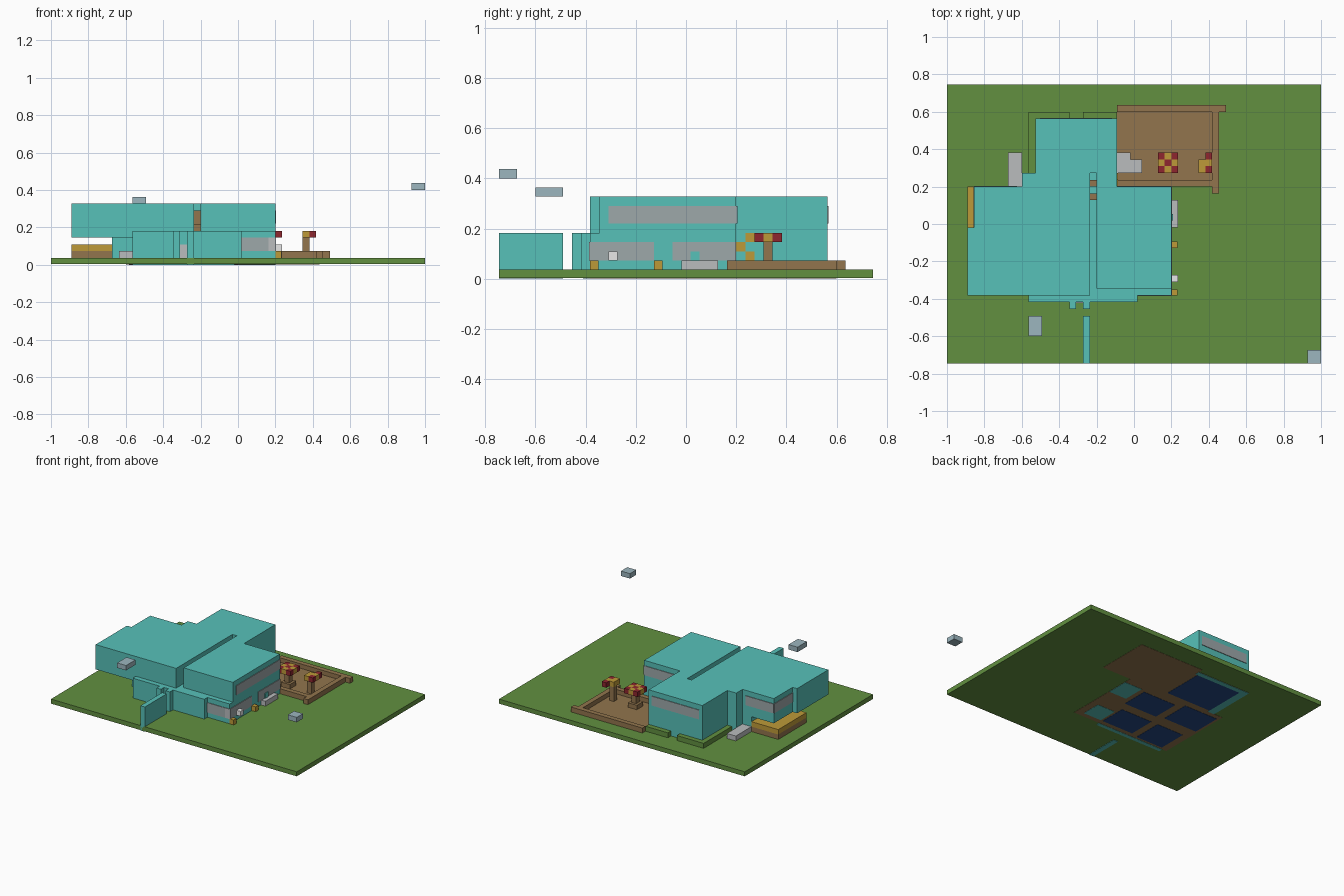
import bpy
from mathutils import Vector

cube = bpy.data.objects.get("Cube")
if cube:
    bpy.data.objects.remove(cube, do_unlink=True)

U = 2 / 55                      # grid pitch
OFFSET = Vector((-1, -20.5 * U, 0))
T = 0.12                        # plate thickness in grid units


def linear(v):
    v /= 255
    return v / 12.92 if v <= 0.04045 else ((v + 0.055) / 1.055) ** 2.4


def material(name, r, g, b):
    m = bpy.data.materials.new(name)
    m.use_nodes = True
    col = (linear(r), linear(g), linear(b), 1)
    m.diffuse_color = col
    m.node_tree.nodes["Principled BSDF"].inputs["Base Color"].default_value = col
    return m


TEAL = material("teal wall", 87, 193, 185)
GREEN = material("grass green", 98, 144, 64)
BROWN = material("wood brown", 146, 117, 77)
AMBER = material("amber", 190, 154, 56)
MAROON = material("maroon", 142, 38, 46)
GLASS = material("window grey", 158, 168, 170)
STONE = material("stone grey", 186, 188, 190)
CLOUD = material("pale blue grey", 156, 182, 191)
NAVY = material("navy floor", 37, 72, 130)
WHITE = material("white", 240, 240, 240)


def block(name, mat, xs, ys, zs):
    """Box given by ranges in grid units."""
    lo = Vector((xs[0], ys[0], zs[0])) * U + OFFSET
    hi = Vector((xs[1], ys[1], zs[1])) * U + OFFSET
    verts = [(x, y, z) for x in (lo.x, hi.x) for y in (lo.y, hi.y) for z in (lo.z, hi.z)]
    faces = [(0, 1, 3, 2), (4, 6, 7, 5), (0, 4, 5, 1), (2, 3, 7, 6), (0, 2, 6, 4), (1, 5, 7, 3)]
    mesh = bpy.data.meshes.new(name)
    mesh.from_pydata(verts, [], faces)
    mesh.materials.append(mat)
    ob = bpy.data.objects.new(name, mesh)
    bpy.context.collection.objects.link(ob)
    return ob


def pane_x(name, mat, x, ys, zs, side=1):
    block(name, mat, sorted((x - side * T, x + side * T)), ys, zs)


def pane_y(name, mat, y, xs, zs):
    block(name, mat, xs, (y - T, y + T), zs)


# Lawn slab
block("lawn", GREEN, (0, 55), (0, 41), (0.08, 1))

# Ground floor
block("ground_floor", TEAL, (12, 33), (10, 26), (1, 5))
block("ground_floor_side", TEAL, (9, 12), (13, 26), (1, 4))
block("porch_front", TEAL, (12, 28), (9, 10), (1, 5))
for x in (18, 20):
    block("porch_post", TEAL, (x, x + 1), (8, 9), (1, 5))
block("garden_wall", TEAL, (20, 21), (0, 7), (0, 5))
pane_y("front_door", STONE, 9, (19, 20), (1, 3))
block("front_step", STONE, (10, 12), (12, 13), (1, 2))

# Upper floor with the roof slot between its halves
block("upper_left", TEAL, (3, 21), (10, 20), (4, 9))
block("upper_left_back", TEAL, (4, 21), (20, 26), (4, 9))
block("upper_right", TEAL, (22, 33), (11, 26), (5, 9))
block("slot_beam", BROWN, (21, 22), (24, 25), (5, 6))
block("slot_beam", BROWN, (21, 22), (26, 27), (6, 8))

# Back wing
block("back_wing", TEAL, (13, 25), (28, 36), (1, 9))
block("back_wing_link_left", TEAL, (11, 21), (26, 28), (1, 9))
block("back_wing_link_right", TEAL, (22, 25), (26, 28), (1, 9))
block("back_wing_link_base", TEAL, (21, 22), (26, 28), (1, 5))

# Upper window bands
BAND = (6.05, 7.95)
pane_x("window_right", GLASS, 33, (12, 26), BAND)
pane_y("window_right_back", GLASS, 26, (25, 33), BAND)
pane_y("window_wing_back", GLASS, 36, (13.7, 24.3), BAND)
pane_y("window_left_back", GLASS, 26, (4, 10.3), BAND)
pane_x("window_left", GLASS, 4, (20, 26), BAND)

# Lower windows
for ys in ((10, 17), (19, 26)):
    pane_x("lower_window_right", GLASS, 33, ys, (2, 4))
pane_y("lower_window_front", GLASS, 10, (28, 32), (2, 4))
pane_y("corner_window", STONE, 10, (32, 33), (2, 4))
pane_x("wall_hatch", TEAL, 33.15, (21, 22), (2, 3))

# Benches and small items along the walls
block("side_bench", STONE, (33, 34), (20, 24), (1, 2))
block("back_bench", STONE, (9, 11), (26, 31), (1, 2))
for y in (10, 17):
    block("amber_pot", AMBER, (33, 33.9), (y, y + 0.9), (1, 2))
block("white_lamp", WHITE, (33, 34), (12, 13), (2, 3))

# Planter under the overhang
block("planter_base", BROWN, (3, 9), (17, 26), (1, 2))
block("planter_top", AMBER, (3, 9), (17, 26), (2, 3))

# Hedges round the back wing
block("hedge_side", GREEN, (12, 13), (28, 37), (1, 2))
block("hedge_back", GREEN, (13, 18), (36, 37), (1, 2))
block("hedge_back", GREEN, (20, 25), (36, 37), (1, 2))

# Patio with raised rim
block("patio_floor", BROWN, (25, 39), (26, 37), (0.9, 1.1))
block("patio_rim_back", BROWN, (25, 41), (37, 38), (1, 2))
block("patio_rim_side", BROWN, (39, 40), (25, 37), (1, 2))
block("patio_rim_front", BROWN, (25, 39), (26, 27), (1, 2))
block("patio_step", STONE, (25, 27), (28, 31), (1, 2))
block("patio_step", STONE, (27, 28.7), (28, 30), (1, 2))
for y, z in ((26, 3), (27, 4), (27, 2)):
    pane_x("wall_flower", AMBER, 25, (y, y + 1), (z, z + 1))

# Large patio tree: chequered crown on a trunk
block("large_tree_trunk", BROWN, (32, 33), (29, 30), (1, 4))
block("large_tree_foot", BROWN, (31.5, 33.5), (28.5, 30.5), (1, 2))
for i in range(3):
    for j in range(3):
        mat = AMBER if (i + j) % 2 else MAROON
        block("large_tree_crown", mat, (31 + i, 32 + i), (28 + j, 29 + j), (4, 5))

# Small patio tree
block("small_tree_trunk", BROWN, (37, 38), (29, 30), (1, 4))
block("small_tree_crown", AMBER, (37, 39), (29, 30), (4, 5))
block("small_tree_crown", AMBER, (37, 38), (28, 29), (4, 5))
for y in (28, 30):
    block("small_tree_fruit", MAROON, (38, 39), (y, y + 1), (4, 5))

# Floating blocks
block("floating_block_low", CLOUD, (12, 14), (4, 7), (9, 10))
block("floating_block_high", CLOUD, (53, 55), (0, 2), (11, 12))

# Floors seen on the underside
for xs, ys in (((11, 33), (10, 26)), ((13, 25), (26, 36)), ((25, 39.5), (26, 37))):
    block("underside_base", BROWN, xs, ys, (0.04, 0.15))
for xs, ys in (((13, 14.5), (26, 36)), ((14.5, 25), (35, 36)), ((29, 33), (20, 24.5)),
               ((27.5, 31.5), (11, 15)), ((12, 27), (9.2, 10))):
    block("underside_teal_floor", TEAL, xs, ys, (0, 0.15))
for xs, ys in (((14.5, 24.5), (26.5, 35)), ((20.6, 28), (18.5, 24)), ((11.5, 19), (19, 25)),
               ((20, 27), (11, 16.5)), ((12.5, 18.5), (10.5, 16.5))):
    block("underside_navy_floor", NAVY, xs, ys, (0, 0.15))
